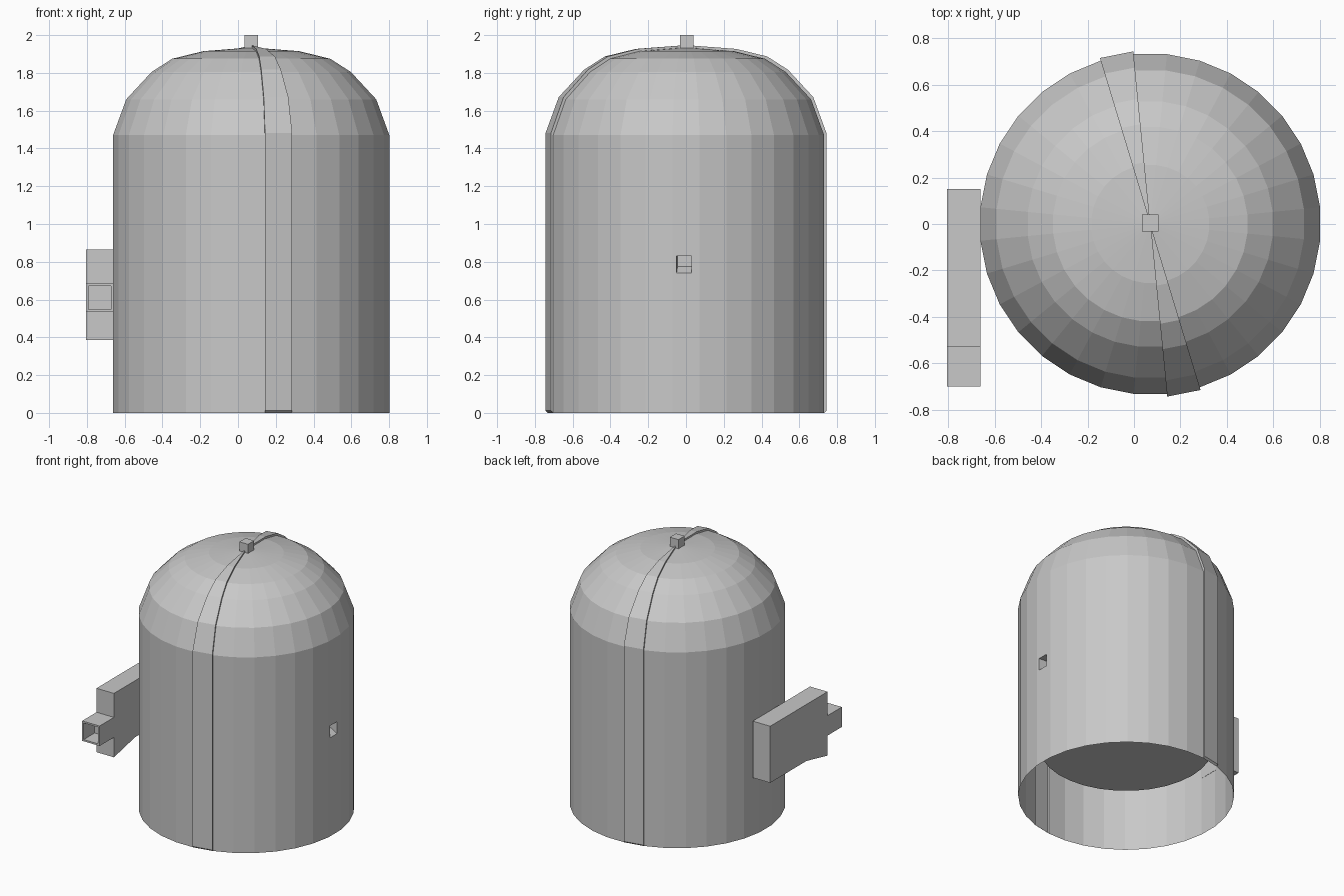
import bpy, bmesh, math

if "Cube" in bpy.data.objects:
    bpy.data.objects.remove(bpy.data.objects["Cube"])

CX, N = 0.07, 32                       # body axis and side count
STEP = 2 * math.pi / N
PROFILE = [(0.735, 0), (0.735, 1.47), (0.665, 1.66), (0.53, 1.805),
           (0.42, 1.875), (0.255, 1.915), (0, 1.935)]
OPEN = (25, 9)                         # columns carrying raised straps

grey = bpy.data.materials.new("plain_grey")
grey.diffuse_color = (0.58, 0.58, 0.58, 1)
grey.use_nodes = True
grey.node_tree.nodes["Principled BSDF"].inputs["Base Color"].default_value = grey.diffuse_color


def finish(name, bm, normals=True):
    bmesh.ops.remove_doubles(bm, verts=bm.verts, dist=1e-5)
    if normals:
        bmesh.ops.recalc_face_normals(bm, faces=bm.faces)
    me = bpy.data.meshes.new(name)
    bm.to_mesh(me)
    bm.free()
    me.materials.append(grey)
    ob = bpy.data.objects.new(name, me)
    bpy.context.collection.objects.link(ob)
    return ob


def poly(bm, pts):
    bm.faces.new([bm.verts.new(p) for p in pts])


def box(name, lo, hi):
    bm = bmesh.new()
    bmesh.ops.create_cube(bm, size=1)
    for v in bm.verts:
        v.co = [l + (c + 0.5) * (h - l) for c, l, h in zip(v.co, lo, hi)]
    return finish(name, bm)


def point(col, r, z):
    a = (col - 0.5) * STEP
    return (CX + r * math.cos(a), r * math.sin(a), z)


def strip(bm, col, out=0.0, up=0.0):
    """One column of the domed shell, from rim to apex."""
    for (r0, z0), (r1, z1) in zip(PROFILE, PROFILE[1:]):
        ra, rb = r0 + out, (r1 + out if r1 else 0)
        pts = [point(col, ra, z0 + up), point(col + 1, ra, z0 + up),
               point(col + 1, rb, z1 + up)]
        if r1:
            pts.append(point(col, rb, z1 + up))
        poly(bm, pts)


# Domed shell, open below, with a square port in the right-hand column
bm = bmesh.new()
for c in range(N):
    if c not in OPEN:
        strip(bm, c)
bmesh.ops.remove_doubles(bm, verts=bm.verts, dist=1e-5)
bm.faces.ensure_lookup_table()
wall = max((f for f in bm.faces if f.calc_area() > 0.1),
           key=lambda f: f.calc_center_median().x)
xw = wall.calc_center_median().x
yw = 0.735 * math.sin(STEP / 2)
bm.faces.remove(wall)
outer = [(-yw, 0), (yw, 0), (yw, 1.47), (-yw, 1.47)]
port = [(-0.05, 0.74), (0.03, 0.74), (0.03, 0.83), (-0.05, 0.83)]
back = [(-0.045, 0.775), (0.03, 0.775), (0.03, 0.83), (-0.045, 0.83)]
for i in range(4):
    j = (i + 1) % 4
    for a, b, xa, xb in ((outer, port, xw, xw), (port, back, xw, xw - 0.06)):
        poly(bm, [(xa, *a[i]), (xa, *a[j]), (xb, *b[j]), (xb, *b[i])])
poly(bm, [(xw - 0.06, *p) for p in back])
finish("domed_shell", bm, normals=False)

# Raised straps front and back, with side walls down to the shell
OUT = 0.012
bm = bmesh.new()
for c in OPEN:
    strip(bm, c, OUT, OUT)
    for k, flip in ((c, False), (c + 1, True)):
        for (r0, z0), (r1, z1) in zip(PROFILE, PROFILE[1:]):
            q = [point(k, r0, z0), point(k, r0 + OUT, z0 + OUT),
                 point(k, r1 + (OUT if r1 else 0), z1 + OUT), point(k, r1, z1)]
            poly(bm, q[::-1] if flip else q)
    # Bottom lip
    poly(bm, [point(c, 0.735, 0), point(c + 1, 0.735, 0),
              point(c + 1, 0.735 + OUT, OUT), point(c, 0.735 + OUT, OUT)])
finish("raised_straps", bm, normals=False)

# Inner plate closing the hollow a little above the rim
bm = bmesh.new()
bmesh.ops.create_circle(bm, cap_ends=True, segments=N, radius=0.59)
for v in bm.verts:
    v.co.x += CX
    v.co.z = 0.38
for f in bm.faces:
    if f.normal.z > 0:
        f.normal_flip()
finish("inner_plate", bm, normals=False)

# Top knob
box("top_knob", (0.035, -0.033, 1.928), (0.106, 0.04, 2.0))

# Side housing: side profile in (y, z) extruded along x
X0, X1 = -0.805, -0.66
side = [(0.15, 0.865), (-0.53, 0.865), (-0.53, 0.385), (-0.28, 0.44), (0.15, 0.44)]
bm = bmesh.new()
for x in (X0, X1):
    poly(bm, [(x, *p) for p in side])
for i in range(len(side)):
    a, b = side[i - 1], side[i]
    poly(bm, [(X0, *a), (X0, *b), (X1, *b), (X1, *a)])
finish("side_housing", bm)

# Square barrel with a hollow muzzle
bm = bmesh.new()
bmesh.ops.create_cube(bm, size=1)
for v in bm.verts:
    v.co = ((X0 + X1) / 2 + v.co.x * (X1 - X0), -0.615 + v.co.y * 0.17,
            0.61 + v.co.z * 0.15)
bm.normal_update()
muzzle = [f for f in bm.faces if f.normal.y < -0.9]
bmesh.ops.inset_region(bm, faces=muzzle, thickness=0.018)
new = bmesh.ops.extrude_face_region(bm, geom=muzzle)["geom"]
bmesh.ops.translate(bm, vec=(0, 0.13, 0),
                    verts=[g for g in new if isinstance(g, bmesh.types.BMVert)])
bmesh.ops.delete(bm, geom=[f for f in muzzle if f.is_valid], context='FACES_ONLY')
finish("barrel", bm)
